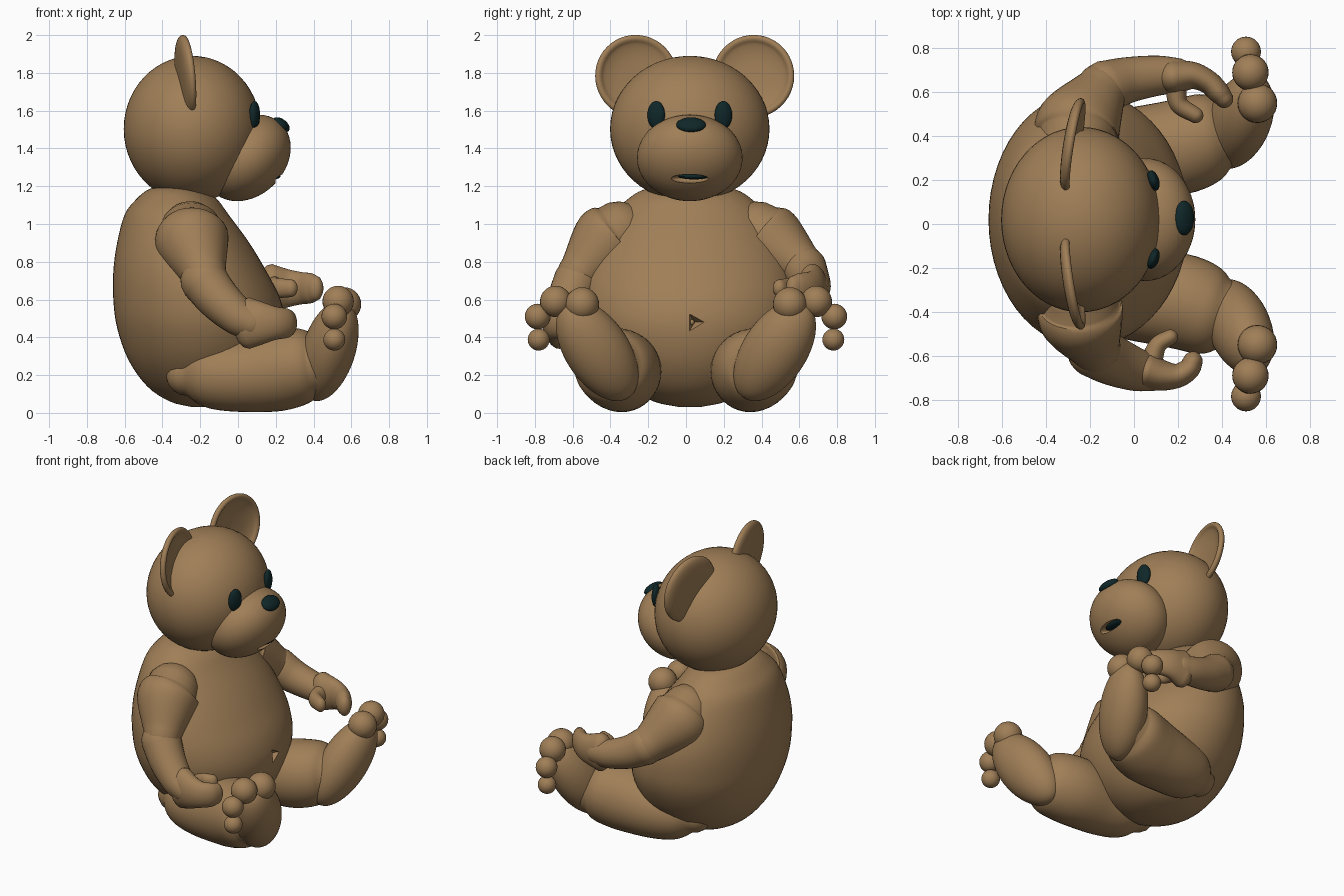
import bpy, bmesh, math
from mathutils import Vector, Matrix

if "Cube" in bpy.data.objects:
    bpy.data.objects.remove(bpy.data.objects["Cube"])


def material(name, rgb):
    m = bpy.data.materials.new(name)
    m.diffuse_color = (*rgb, 1)
    m.use_nodes = True
    m.node_tree.nodes["Principled BSDF"].inputs["Base Color"].default_value = m.diffuse_color
    return m


BROWN = material("brown_fur", (0.35, 0.21, 0.095))
DARK = material("dark_teal", (0.005, 0.02, 0.022))


def finish(name, bm, mat):
    bmesh.ops.recalc_face_normals(bm, faces=bm.faces)
    me = bpy.data.meshes.new(name)
    bm.to_mesh(me)
    bm.free()
    me.materials.append(mat)
    ob = bpy.data.objects.new(name, me)
    bpy.context.collection.objects.link(ob)
    smooth(ob)
    return ob


def activate(ob):
    bpy.ops.object.select_all(action='DESELECT')
    ob.select_set(True)
    bpy.context.view_layer.objects.active = ob


def smooth(ob):
    activate(ob)
    bpy.ops.object.shade_smooth_by_angle(angle=math.radians(40))


def spline(pts, n):
    """Catmull-Rom samples through tuples of any length."""
    p = [Vector(q) for q in pts]
    p = [p[0] * 2 - p[1]] + p + [p[-1] * 2 - p[-2]]
    out = []
    for i in range(1, len(p) - 2):
        a, b, c, d = p[i - 1:i + 3]
        for k in range(n):
            t = k / n
            out.append((b * 2 + (c - a) * t + (a * 2 - b * 5 + c * 4 - d) * t * t
                        + (b * 3 - a - c * 3 + d) * t ** 3) * 0.5)
    return out + [p[-2]]


def loft(name, rings, mat):
    """Skin closed rings and close both ends with a fan."""
    bm = bmesh.new()
    loops = [[bm.verts.new(v) for v in r] for r in rings]
    n = len(loops[0])
    for a, b in zip(loops, loops[1:]):
        for i in range(n):
            j = (i + 1) % n
            bm.faces.new((a[i], a[j], b[j], b[i]))
    for r in (loops[0], loops[-1]):
        c = bm.verts.new(sum((v.co for v in r), Vector()) / n)
        for i in range(n):
            bm.faces.new((r[i], r[(i + 1) % n], c))
    return finish(name, bm, mat)


def tube(name, pts, tall=1.0, seg=32):
    """Round-ended limb through (x, y, z, radius) points."""
    s = spline(pts, 6)
    pos, rad = [v.to_3d() for v in s], [v[3] for v in s]
    tan = [(pos[min(i + 1, len(s) - 1)] - pos[max(i - 1, 0)]).normalized() for i in range(len(s))]
    sect = list(zip(pos, tan, rad))
    caps = [math.radians(a) for a in (20, 40, 60, 75, 85)]
    head = [(pos[0] - tan[0] * rad[0] * math.sin(a), tan[0], rad[0] * math.cos(a)) for a in reversed(caps)]
    tail = [(pos[-1] + tan[-1] * rad[-1] * math.sin(a), tan[-1], rad[-1] * math.cos(a)) for a in caps]
    rings = []
    for p, t, r in head + sect + tail:
        side = t.cross(Vector((0, 0, 1))).normalized()
        up = side.cross(t)
        rings.append([p + side * r * math.cos(w) + up * r * tall * math.sin(w)
                      for w in (2 * math.pi * k / seg for k in range(seg))])
    return loft(name, rings, BROWN)


def ball(name, loc, radii, mat=BROWN, rot=None, seg=40):
    bm = bmesh.new()
    m = Matrix.Translation(loc) @ (rot or Matrix()) @ Matrix.Diagonal((*radii, 1))
    bmesh.ops.create_uvsphere(bm, u_segments=seg, v_segments=seg // 2, radius=1, matrix=m)
    return finish(name, bm, mat)


def carve(ob, cutter):
    cutter.hide_render = True
    mod = ob.modifiers.new("cut", 'BOOLEAN')
    mod.operation, mod.object, mod.solver = 'DIFFERENCE', cutter, 'EXACT'
    activate(ob)
    bpy.ops.object.modifier_apply(modifier=mod.name)
    bpy.data.objects.remove(cutter)
    smooth(ob)


def rot_y(deg):
    return Matrix.Rotation(math.radians(deg), 4, 'Y')


def rot_z(deg):
    return Matrix.Rotation(math.radians(deg), 4, 'Z')


MID = 0.02  # head and body centre line

# Body: elliptical sections (z, back x, front x, half width)
sections = [(0.03, -0.24, -0.14, 0.05), (0.06, -0.36, 0.0, 0.19), (0.14, -0.48, 0.12, 0.33),
            (0.28, -0.58, 0.21, 0.47), (0.45, -0.64, 0.25, 0.56), (0.6, -0.66, 0.225, 0.58),
            (0.75, -0.66, 0.15, 0.56), (0.9, -0.64, 0.06, 0.50), (1.05, -0.6, -0.05, 0.41),
            (1.13, -0.54, -0.11, 0.33), (1.18, -0.48, -0.18, 0.25), (1.2, -0.42, -0.24, 0.15)]
body = loft("body", [[((b + f) / 2 + (f - b) / 2 * math.cos(w), MID + h * math.sin(w), z)
                      for w in (2 * math.pi * k / 56 for k in range(56))]
                     for z, b, f, h in spline(sections, 4)], BROWN)

# Navel: small three-sided dent with a knot inside
bm = bmesh.new()
bmesh.ops.create_cone(bm, cap_ends=True, segments=3, radius1=0, radius2=0.12, depth=0.12,
                      matrix=Matrix.Translation((0.255, 0.045, 0.48)) @ rot_y(90))
carve(body, finish("navel_cutter", bm, BROWN))
ball("navel", (0.225, 0.03, 0.48), (0.015, 0.015, 0.015), seg=16)

# Head and muzzle with a mouth opening
ball("head", (-0.242, MID, 1.503), (0.363, 0.422, 0.387), seg=56)
muzzle = ball("muzzle", (0.05, MID, 1.35), (0.255, 0.28, 0.2), rot=rot_y(-45), seg=48)
carve(muzzle, ball("mouth_cutter", (0.215, MID, 1.24), (0.06, 0.1, 0.024), seg=32))
ball("mouth_inside", (0.185, MID + 0.02, 1.252), (0.04, 0.08, 0.016), DARK, seg=24)
ball("nose", (0.228, 0.027, 1.525), (0.052, 0.078, 0.031), DARK, rot_y(37))

# Ears: dished discs turned slightly inwards
ear_profile = [(0.01, -0.032), (0.1, -0.031), (0.17, -0.024), (0.205, -0.012), (0.219, 0.004),
               (0.217, 0.018), (0.205, 0.026), (0.19, 0.022), (0.17, 0.008), (0.11, -0.008), (0.01, -0.014)]
for side, s, y in (("right", -1, -0.265), ("left", 1, 0.357)):
    place = Matrix.Translation((-0.283, y, 1.781)) @ rot_z(-9 * s) @ rot_y(85)
    loft(side + "_ear", [[place @ Vector((r * math.cos(w), r * math.sin(w), h))
                          for w in (2 * math.pi * k / 48 for k in range(48))]
                         for r, h in spline(ear_profile, 3)], BROWN)

# Eyes, legs, feet and toes on both sides
for side, s in (("right", -1), ("left", 1)):
    ball(side + "_eye", (0.088, MID + 0.178 * s, 1.577), (0.026, 0.048, 0.074), DARK, rot_z(18 * s), 32)
    tube(side + "_leg", [(-0.27, 0.29 * s, 0.2, 0.11), (-0.17, 0.31 * s, 0.2, 0.17),
                         (0, 0.335 * s, 0.2, 0.195), (0.2, 0.35 * s, 0.225, 0.217),
                         (0.34, 0.40 * s, 0.25, 0.2), (0.41, 0.42 * s, 0.26, 0.16)], seg=40)
    long = Vector((0.27, 0.53 * s, 0.80)).normalized()
    flat = (Vector((1, 0, 0)) - long * long.x).normalized()
    rot = Matrix((flat, long.cross(flat), long)).transposed().to_4x4()
    ball(side + "_foot", (0.48, 0.47 * s, 0.33), (0.14, 0.17, 0.31), rot=rot, seg=48)
    for i, (x, y, z, r) in enumerate([(0.562, 0.55, 0.575, 0.09), (0.53, 0.69, 0.59, 0.083),
                                      (0.51, 0.785, 0.51, 0.068), (0.51, 0.78, 0.388, 0.058)]):
        ball(f"{side}_toe_{i + 1}", (x, y * s, z), (r, r, r), seg=28)

# Right arm, held low
tube("right_upper_arm", [(-0.25, -0.36, 0.95, 0.17), (-0.24, -0.42, 0.9, 0.195), (-0.18, -0.56, 0.74, 0.12)])
tube("right_forearm", [(-0.18, -0.575, 0.7, 0.125), (-0.1, -0.62, 0.6, 0.115),
                       (0, -0.66, 0.51, 0.1), (0.07, -0.675, 0.475, 0.088)])
tube("right_hand", [(0.06, -0.67, 0.475, 0.085), (0.13, -0.69, 0.475, 0.07), (0.2, -0.69, 0.475, 0.055),
                    (0.25, -0.66, 0.475, 0.05), (0.268, -0.625, 0.475, 0.045)], tall=1.6)
tube("right_thumb", [(0.08, -0.62, 0.48, 0.05), (0.11, -0.55, 0.49, 0.04), (0.165, -0.515, 0.49, 0.035)], tall=1.3)

# Left arm, held higher and further forward
tube("left_upper_arm", [(-0.27, 0.38, 0.95, 0.17), (-0.25, 0.45, 0.9, 0.195), (-0.15, 0.61, 0.78, 0.12)])
tube("left_forearm", [(-0.13, 0.625, 0.765, 0.12), (-0.03, 0.655, 0.71, 0.105),
                      (0.1, 0.675, 0.67, 0.092), (0.19, 0.675, 0.66, 0.082)])
tube("left_hand", [(0.18, 0.67, 0.66, 0.08), (0.27, 0.675, 0.66, 0.062), (0.34, 0.645, 0.66, 0.053),
                   (0.385, 0.6, 0.66, 0.05), (0.41, 0.57, 0.66, 0.042)], tall=1.6)
tube("left_thumb", [(0.19, 0.63, 0.66, 0.05), (0.205, 0.545, 0.66, 0.042), (0.28, 0.495, 0.66, 0.036)], tall=1.3)
